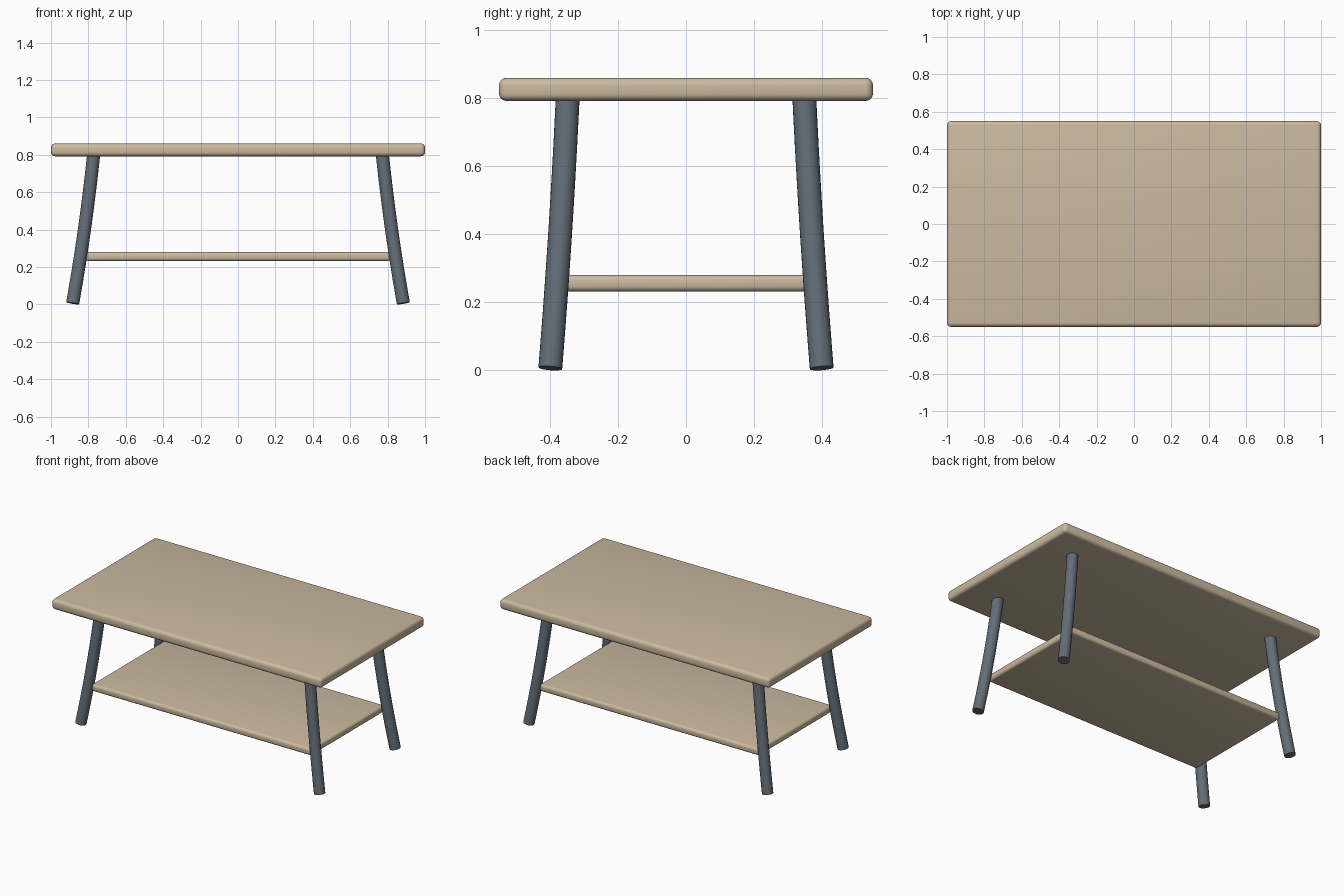
import bpy
import bmesh
import math
from mathutils import Vector

if "Cube" in bpy.data.objects:
    bpy.data.objects.remove(bpy.data.objects["Cube"])


def material(name, rgb):
    m = bpy.data.materials.new(name)
    m.diffuse_color = (*rgb, 1)
    m.use_nodes = True
    m.node_tree.nodes["Principled BSDF"].inputs["Base Color"].default_value = m.diffuse_color
    return m


wood = material("pale_wood", (0.60, 0.49, 0.35))
slate = material("slate_grey", (0.125, 0.155, 0.185))


def add_mesh(name, bm, mat):
    bmesh.ops.recalc_face_normals(bm, faces=bm.faces)
    mesh = bpy.data.meshes.new(name)
    bm.to_mesh(mesh)
    bm.free()
    mesh.materials.append(mat)
    ob = bpy.data.objects.new(name, mesh)
    bpy.context.collection.objects.link(ob)
    return ob


def smooth(ob, degrees):
    bpy.ops.object.select_all(action='DESELECT')
    ob.select_set(True)
    bpy.context.view_layer.objects.active = ob
    bpy.ops.object.shade_smooth_by_angle(angle=math.radians(degrees))


def board(name, half_x, half_y, z0, z1, radius):
    """Flat board with all edges rounded."""
    bm = bmesh.new()
    bmesh.ops.create_cube(bm, size=1)
    for v in bm.verts:
        v.co = (v.co.x * 2 * half_x, v.co.y * 2 * half_y,
                (z0 + z1) / 2 + v.co.z * (z1 - z0))
    bmesh.ops.bevel(bm, geom=bm.edges[:], offset=radius, segments=4,
                    profile=0.5, affect='EDGES')
    smooth(add_mesh(name, bm, wood), 40)


def leg(name, sx, sy, radius=0.035, sides=24, rings=12):
    """Round leg swept along a gently flaring curve."""
    foot, bend, head = (Vector((x * sx, y * sy, z)) for x, y, z in
                        ((0.884, 0.399, 0.006), (0.814, 0.367, 0.40),
                         (0.772, 0.348, 0.80)))
    bm = bmesh.new()
    loops = []
    for i in range(rings + 1):
        t = i / rings
        centre = foot * (1 - t) ** 2 + bend * 2 * t * (1 - t) + head * t * t
        tangent = ((bend - foot) * (1 - t) + (head - bend) * t).normalized()
        u = Vector((0, 1, 0)).cross(tangent).normalized()
        w = tangent.cross(u)
        angles = [2 * math.pi * k / sides for k in range(sides)]
        loops.append([bm.verts.new(centre + radius * (u * math.cos(a) + w * math.sin(a)))
                      for a in angles])
    for a, b in zip(loops, loops[1:]):
        for k in range(sides):
            n = (k + 1) % sides
            bm.faces.new((a[k], a[n], b[n], b[k]))
    bm.faces.new(loops[0])
    bm.faces.new(loops[-1])
    smooth(add_mesh(name, bm, slate), 40)


# Table top and lower shelf
board("table_top", 1.0, 0.55, 0.792, 0.86, 0.022)
board("lower_shelf", 0.815, 0.39, 0.232, 0.28, 0.016)

# Four splayed legs
for side, sx in (("left", -1), ("right", 1)):
    for end, sy in (("front", -1), ("back", 1)):
        leg(f"{end}_{side}_leg", sx, sy)
